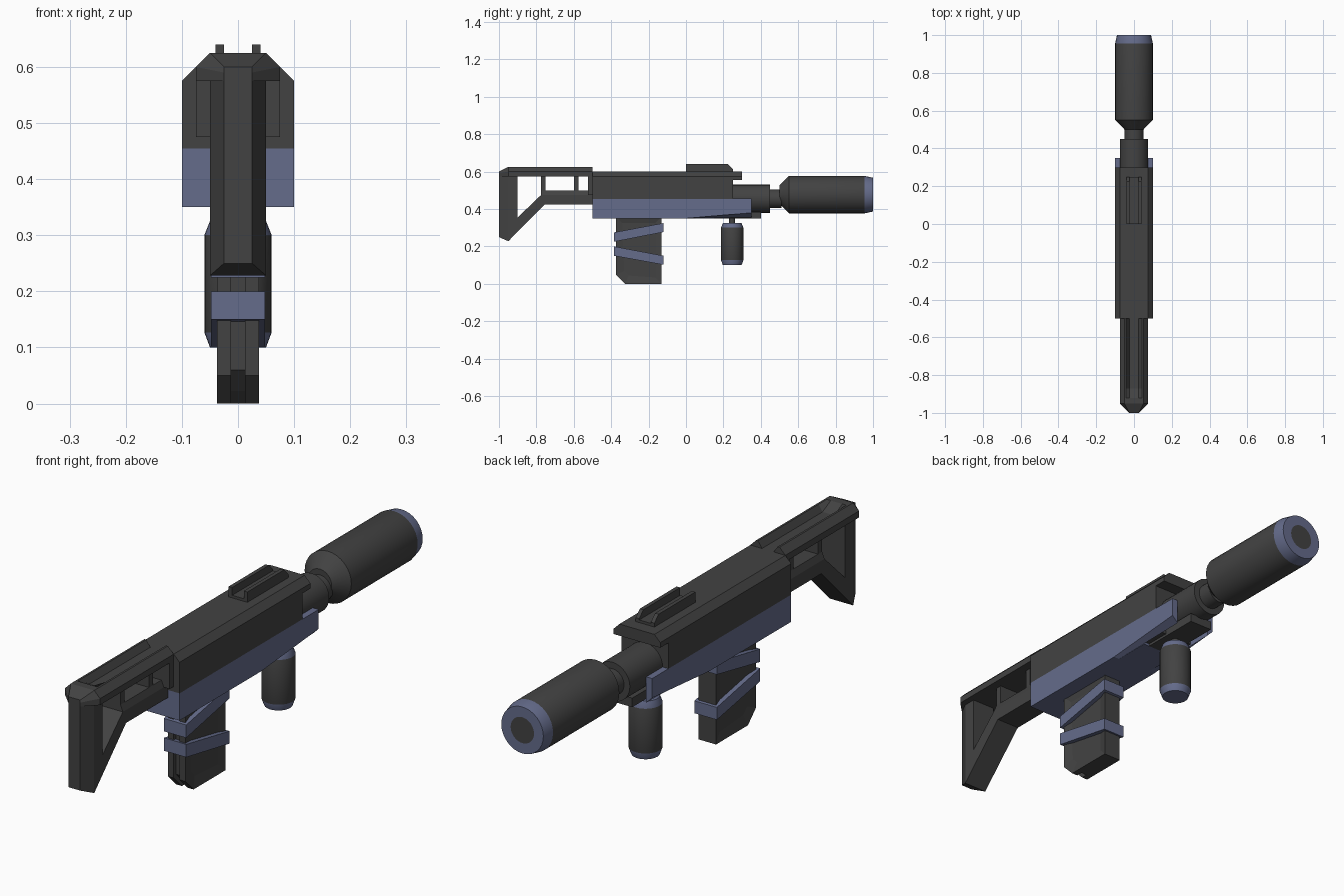
import bpy, bmesh, math

if "Cube" in bpy.data.objects:
    bpy.data.objects.remove(bpy.data.objects["Cube"])


def material(name, rgb):
    m = bpy.data.materials.new(name)
    m.diffuse_color = (*rgb, 1)
    m.use_nodes = True
    m.node_tree.nodes["Principled BSDF"].inputs["Base Color"].default_value = m.diffuse_color
    return m


GREY = material("dark grey", (0.055, 0.055, 0.055))
BLUE = material("slate blue", (0.13, 0.15, 0.26))


def finish(name, bm, mats, mirror=False):
    bmesh.ops.recalc_face_normals(bm, faces=bm.faces)
    me = bpy.data.meshes.new(name)
    bm.to_mesh(me)
    bm.free()
    for m in mats:
        me.materials.append(m)
    ob = bpy.data.objects.new(name, me)
    bpy.context.collection.objects.link(ob)
    if mirror:
        ob.modifiers.new("mirror", 'MIRROR')
    return ob


def skin(name, rings, mat, mirror=False, panel=None):
    """Bridge cross-sections and cap both ends; panel = inset size, recess on the last cap."""
    bm = bmesh.new()
    vs = [[bm.verts.new(p) for p in r] for r in rings]
    n = len(rings[0])
    for a, b in zip(vs, vs[1:]):
        for i in range(n):
            j = (i + 1) % n
            bm.faces.new((a[i], a[j], b[j], b[i]))
    bm.faces.new(vs[0])
    cap = bm.faces.new(vs[-1])
    bmesh.ops.recalc_face_normals(bm, faces=bm.faces)
    if panel:
        bmesh.ops.inset_region(bm, faces=[cap], thickness=panel[0])
        bmesh.ops.translate(bm, verts=cap.verts, vec=(-panel[1], 0, 0))
    return finish(name, bm, [mat], mirror)


def across(name, pts, x0, x1, mat, **kw):
    """Side profile (y, z) extruded across x."""
    return skin(name, [[(x, y, z) for y, z in pts] for x in (x0, x1)], mat, **kw)


def along(name, sections, mat, **kw):
    """Sections (y, [(x, z), ...]) lofted along y."""
    return skin(name, [[(x, y, z) for x, z in pts] for y, pts in sections], mat, **kw)


def rect(a0, b0, a1, b1):
    return [(a0, b0), (a1, b0), (a1, b1), (a0, b1)]


def sym(half):
    """Complete a right-half profile to both sides."""
    return half + [(-x, z) for x, z in reversed(half)]


def turned(name, rings, place, blue=(), n=32):
    """Turned part from (distance, radius); blue lists the band indices painted blue."""
    bm = bmesh.new()
    loops = []
    for d, r in rings:
        loops.append([bm.verts.new(place(d, r * math.cos(2 * math.pi * i / n),
                                         r * math.sin(2 * math.pi * i / n))) for i in range(n)])
    for k, (a, b) in enumerate(zip(loops, loops[1:])):
        for i in range(n):
            j = (i + 1) % n
            f = bm.faces.new((a[i], a[j], b[j], b[i]))
            f.material_index = int(k in blue)
            f.smooth = True
    for k, loop in ((-1, loops[0]), (len(rings) - 1, loops[-1])):
        bm.faces.new(loop).material_index = int(k in blue)
    ob = finish(name, bm, [GREY, BLUE])
    bpy.context.view_layer.objects.active = ob
    ob.select_set(True)
    bpy.ops.object.shade_smooth_by_angle(angle=math.radians(30))
    ob.select_set(False)
    return ob


# Upper body with chamfered top and front lip
roof = [(0.1, 0.555), (0.1, 0.575), (0.075, 0.6)]
along("upper_body", [(-0.5, sym([(0.1, 0.455)] + roof[1:])),
                     (0.25, sym([(0.1, 0.455)] + roof[1:]))], GREY)
along("upper_lip", [(0.25, sym(roof)), (0.3, sym(roof))], GREY)

# Lower body, tapered side prongs and front plate
along("lower_body", [(y, rect(-0.1, 0.35, 0.1, 0.455)) for y in (-0.5, 0.0)], BLUE)
along("lower_body_core", [(y, rect(-0.075, 0.35, 0.075, 0.455)) for y in (0.0, 0.15)], BLUE)
along("side_prong", [(0.0, [(0.075, 0.35), (0.1, 0.35), (0.1, 0.455), (0.075, 0.455)]),
                     (0.35, [(0.075, 0.355), (0.1, 0.38), (0.1, 0.455), (0.075, 0.455)])],
      BLUE, mirror=True)
along("front_core", [(y, rect(-0.075, 0.36, 0.075, 0.455)) for y in (0.15, 0.25)], GREY)
along("front_plate", [(y, rect(-0.05, 0.35, 0.05, 0.385)) for y in (0.15, 0.4)], GREY)

# Top rail
along("rail_base", [(y, rect(-0.04, 0.6, 0.04, 0.61)) for y in (0.0, 0.25)], GREY)
across("rail_side", [(0, 0.6), (0.25, 0.6), (0.25, 0.615), (0.225, 0.64), (0, 0.64)],
       0.025, 0.04, GREY, mirror=True)

# Barrel and muzzle cylinder
turned("barrel", [(0.2, 0.075), (0.45, 0.075), (0.45, 0.05), (0.51, 0.05)],
       lambda d, a, b: (a, d, 0.455 + b))
turned("muzzle_cylinder", [(0.5, 0.05), (0.55, 0.1), (0.955, 0.1), (1.0, 0.09), (1.0, 0.05)],
       lambda d, a, b: (a, d, 0.477 + b), blue=(2, 3))

# Front grip
turned("front_grip", [(0.1, 0.05), (0.127, 0.06), (0.3, 0.06), (0.325, 0.05), (0.325, 0.016),
                      (0.355, 0.016)],
       lambda d, a, b: (a, 0.247 + b, d), blue=(-1, 0, 2, 3))

# Stock: grooved top bar, rear cap, frame, butt pad
bar = [(0.075, 0.575), (0.075, 0.6), (0.05, 0.625)]
groove = bar + [(0.042, 0.625), (0.025, 0.6)]
flat = bar + [(0.042, 0.625), (0.025, 0.625)]
along("stock_top_bar", [(-0.5, sym(groove)), (-0.87, sym(groove)), (-0.92, sym(flat)),
                        (-0.95, sym(flat))], GREY)
along("stock_rear_cap", [(-0.95, sym(bar)),
                         (-1.0, sym([(0.025, 0.575), (0.025, 0.59), (0.025, 0.6)]))], GREY)
across("stock_frame", [(-0.5, 0.425), (-0.755, 0.425), (-0.95, 0.228), (-0.95, 0.58),
                       (-0.9, 0.58), (-0.9, 0.355), (-0.775, 0.475), (-0.5, 0.475)],
       -0.05, 0.05, GREY)
along("butt_pad", [(-0.95, rect(-0.05, 0.228, 0.05, 0.58)),
                   (-1.0, rect(-0.025, 0.25, 0.025, 0.58))], GREY)
shelf = [(0.05, 0.475), (0.04, 0.5)]
along("stock_shelf", [(-0.775, sym(shelf)), (-0.5, sym(shelf))], GREY)
across("stock_end_plate", rect(-0.525, 0.475, -0.5, 0.6), -0.075, 0.075, GREY)
for i, (a, b) in enumerate(((-0.775, -0.75), (-0.6, -0.575))):
    across(f"stock_strut_{i + 1}", rect(a, 0.47, b, 0.58), -0.04, 0.04, GREY)

# Magazine: two panelled sides around a set-back core
across("magazine_side", [(-0.13, 0), (-0.13, 0.36), (-0.375, 0.36), (-0.375, 0.05), (-0.325, 0)],
       0.0125, 0.0375, GREY, mirror=True, panel=(0.048, 0.008))
across("magazine_core", [(-0.13, 0), (-0.13, 0.36), (-0.362, 0.36), (-0.362, 0.06), (-0.325, 0.022),
                         (-0.3, 0)], -0.0125, 0.0125, GREY)

# Slanted straps round the magazine
for i, (zf, zb) in enumerate(((0.225, 0.277), (0.15, 0.102))):
    across(f"magazine_strap_{i + 1}",
           [(-0.385, zf), (-0.12, zb), (-0.12, zb + 0.048), (-0.385, zf + 0.05)],
           -0.048, 0.048, BLUE)
